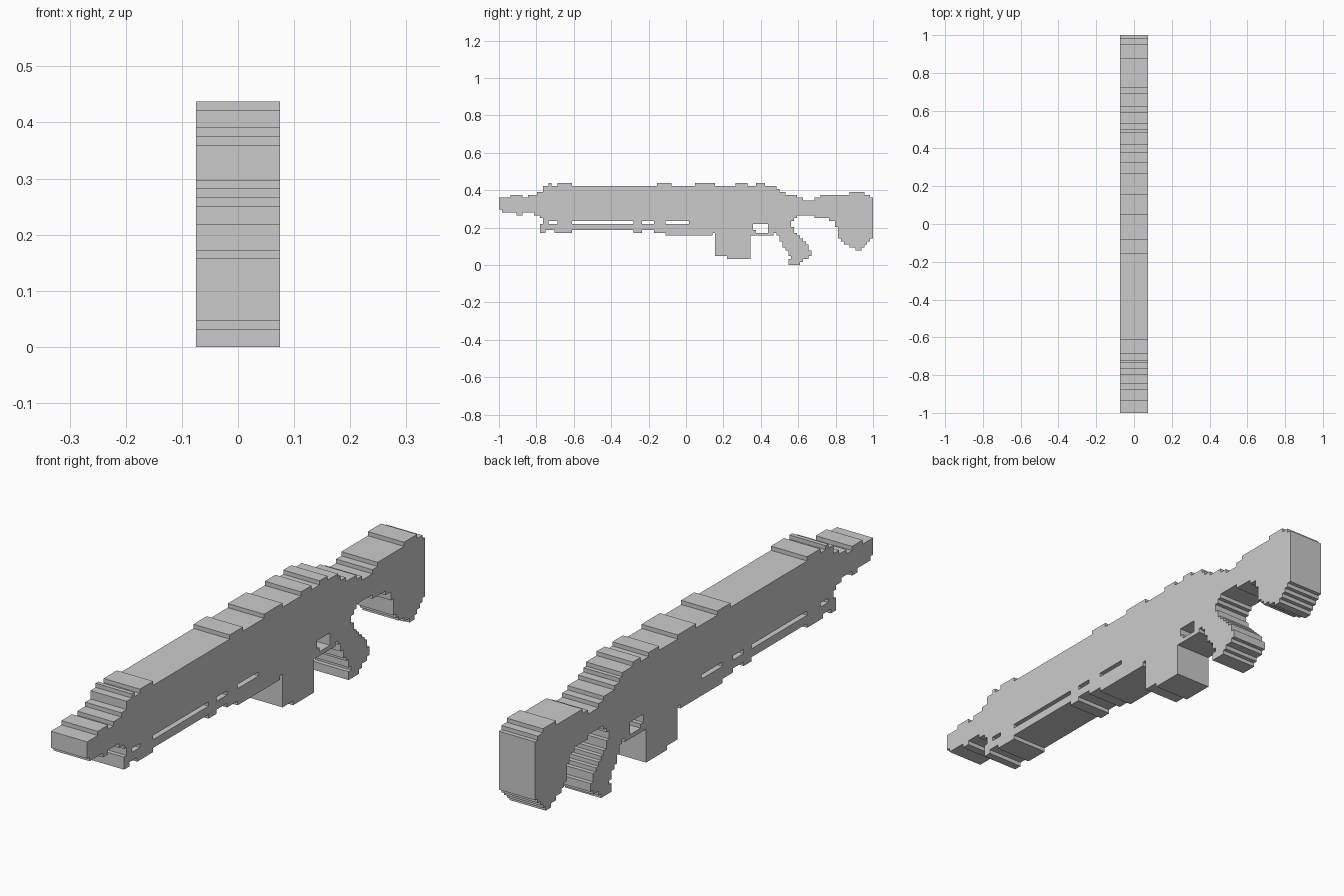
import bpy, bmesh

if "Cube" in bpy.data.objects:
    bpy.data.objects.remove(bpy.data.objects["Cube"])

CELL = 2 / 128       # the silhouette sits on a 128-cell grid
HALF_WIDTH = 0.075


def stepped(steps):
    """Closed stair-step loop: each step moves along y, then along z."""
    pts = []
    cur = steps[-1]
    for y, z in steps:
        for p in ((y, cur[1]), (y, z)):
            if not pts or p != pts[-1]:
                pts.append(p)
        cur = (y, z)
    if pts[0] == pts[-1]:
        pts.pop()
    return pts


def slab(name, outline, holes=(), seams=()):
    """Extrude a stepped outline with holes; walls on seams stay open."""
    bm = bmesh.new()
    rims = ([], [])
    for loop in (outline, *holes):
        pts = stepped(loop)
        n = len(pts)
        sides = [[bm.verts.new((x, y * CELL - 1, z * CELL)) for y, z in pts]
                 for x in (-HALF_WIDTH, HALF_WIDTH)]
        for rim, vs in zip(rims, sides):
            rim += [bm.edges.new((vs[i], vs[(i + 1) % n])) for i in range(n)]
        a, b = sides
        for i in range(n):
            j = (i + 1) % n
            if not any({pts[i], pts[j]} == set(s) for s in seams):
                bm.faces.new((a[i], a[j], b[j], b[i]))
    for rim in rims:
        bmesh.ops.triangle_fill(bm, edges=rim, use_beauty=True)
    bmesh.ops.recalc_face_normals(bm, faces=bm.faces)
    mesh = bpy.data.meshes.new(name)
    bm.to_mesh(mesh)
    bm.free()
    obj = bpy.data.objects.new(name, mesh)
    bpy.context.collection.objects.link(obj)
    return obj


def box(y0, y1, z0, z1):
    return [(y0, z0), (y1, z1)]


# Joints between the parts
mag_joint = ((74, 10), (86, 10))
grip_joint = ((95, 11), (101, 11))
stock_joint = ((103, 17), (103, 23))

# Barrel, handguard and receiver
underside = [(0, 19), (1, 18), (6, 17), (8, 18), (12, 17), (14, 16), (15, 14),
             (14, 11), (16, 12), (19, 11), (25, 12), (46, 11), (49, 12), (53, 11),
             (57, 10), (73, 11), (74, 10), (86, 10), (94, 11), (95, 11),
             (101, 13), (100, 15), (101, 16), (102, 17), (103, 17)]
topside = [(103, 23), (102, 24), (98, 25), (96, 26), (95, 27), (91, 28), (88, 27),
           (85, 28), (81, 27), (74, 28), (67, 27), (59, 28), (54, 27), (25, 28),
           (20, 27), (18, 28), (17, 27), (15, 25), (13, 24), (10, 23), (8, 24),
           (4, 23)]
slots = [box(y0, y1, 14, 15) for y0, y1 in ((17, 20), (25, 46), (49, 53), (57, 65))]
trigger_opening = [(88, 11), (92, 14), (87, 12)]
slab("receiver", underside + topside, slots + [trigger_opening],
     (mag_joint, grip_joint, stock_joint))

# Magazine
slab("magazine", [(74, 3), (78, 2), (86, 10)], seams=(mag_joint,))

# Pistol grip
slab("grip", [(95, 10), (96, 8), (97, 6), (98, 5), (99, 3), (100, 2), (99, 0),
              (103, 1), (104, 2), (106, 3), (107, 5), (106, 7), (105, 8),
              (104, 9), (103, 10), (102, 11), (101, 11)], seams=(grip_joint,))

# Shoulder stock
slab("stock", [(103, 17), (108, 16), (113, 15), (115, 13), (116, 9), (117, 8),
               (118, 7), (120, 6), (122, 5), (124, 6), (125, 7), (126, 8),
               (127, 9), (128, 23), (127, 24), (125, 25), (120, 24), (110, 23),
               (108, 22), (104, 23)], seams=(stock_joint,))
